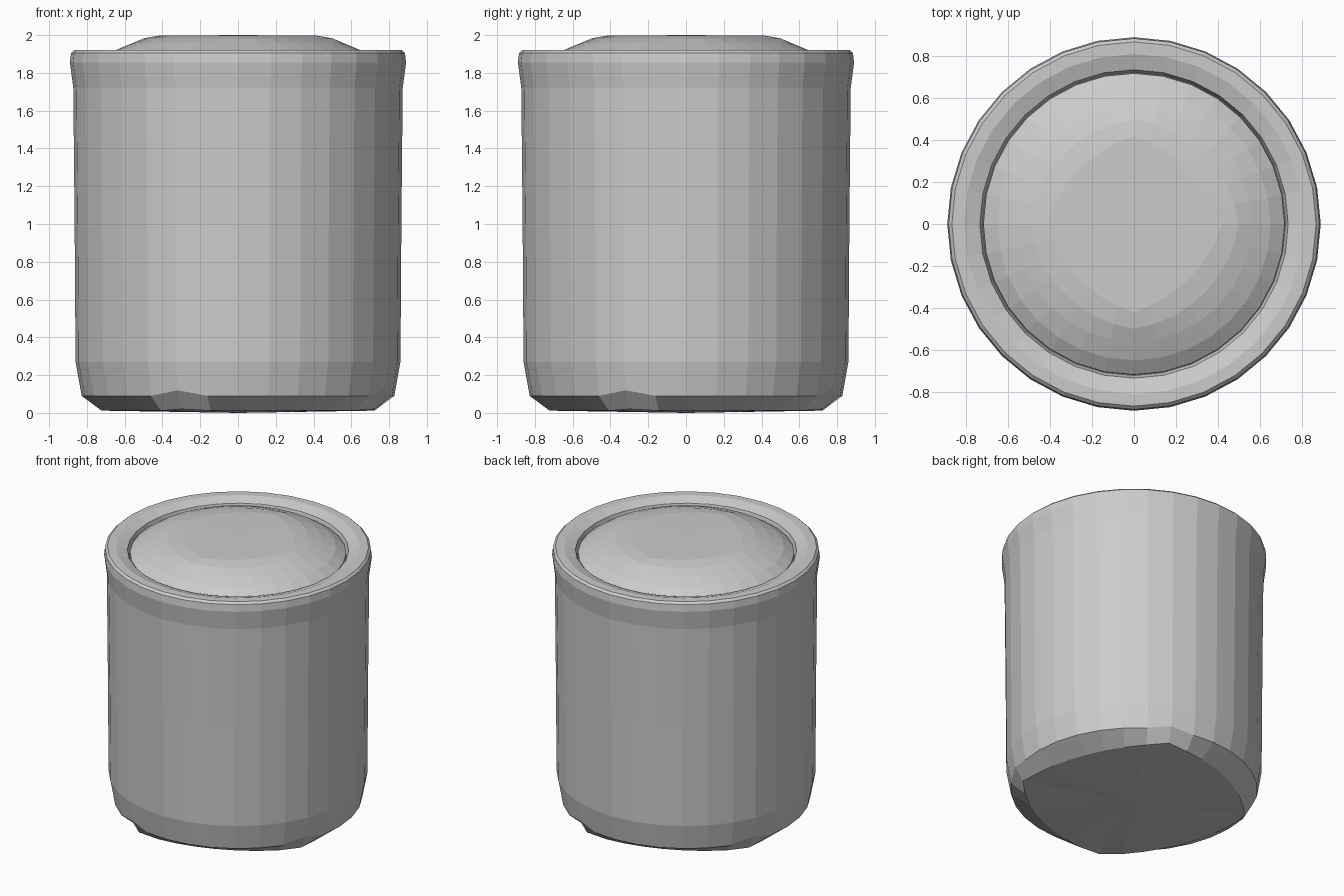
import bpy, bmesh, math

cube = bpy.data.objects.get("Cube")
if cube:
    bpy.data.objects.remove(cube)

SIDES = 32

grey = bpy.data.materials.new("plain grey")
grey.use_nodes = True
grey.diffuse_color = (0.6, 0.6, 0.6, 1)
grey.node_tree.nodes["Principled BSDF"].inputs["Base Color"].default_value = (0.6, 0.6, 0.6, 1)


def squareness(k, corner):
    """1 at each of four corner columns, easing to 0 midway between them."""
    d = min((k - corner) % 8, (corner - k) % 8) / 4
    return (1 - d) ** 2


def lathe(name, rings, corner, caps):
    """Each ring is radius, height, extra corner radius, extra corner height."""
    bm = bmesh.new()
    loops = []
    for r, z, dr, dz in rings:
        loop = []
        for k in range(SIDES):
            a = 2 * math.pi * k / SIDES
            rad = r + dr * squareness(k, corner)
            lift = dz if k % 8 == corner else 0
            loop.append(bm.verts.new((rad * math.cos(a), rad * math.sin(a), z + lift)))
        loops.append(loop)
    for low, high in zip(loops, loops[1:]):
        for k in range(SIDES):
            n = (k + 1) % SIDES
            bm.faces.new((low[k], low[n], high[n], high[k]))
    # Close an end with a shallow fan
    for index, z in caps:
        centre = bm.verts.new((0, 0, z))
        loop = loops[index]
        for k in range(SIDES):
            bm.faces.new((loop[k], loop[(k + 1) % SIDES], centre))
    bmesh.ops.recalc_face_normals(bm, faces=bm.faces)
    mesh = bpy.data.meshes.new(name)
    bm.to_mesh(mesh)
    bm.free()
    mesh.materials.append(grey)
    obj = bpy.data.objects.new(name, mesh)
    bpy.context.collection.objects.link(obj)
    return obj


# Body: four-cornered base, bevelled foot, tall wall, flared rim, recess floor
lathe("jar_body", [
    (0.68, 0.012, 0.10, 0.008),
    (0.825, 0.09, 0.01, 0.03),
    (0.86, 0.27, 0, 0),
    (0.865, 1.0, 0, 0),
    (0.872, 1.72, 0, 0),
    (0.89, 1.855, 0, 0),
    (0.884, 1.905, 0, 0),
    (0.868, 1.92, 0, 0),
    (0.81, 1.92, 0, 0),
    (0.735, 1.895, 0, 0),
    (0.722, 1.85, 0, 0),
], 6, [(0, 0.0), (-1, 1.85)])

# Lid: faceted dome with a nearly flat, slightly squared crown
lathe("domed_lid", [
    (0.72, 1.85, 0, 0),
    (0.718, 1.875, 0, 0),
    (0.65, 1.92, 0, 0),
    (0.56, 1.957, 0, 0),
    (0.47, 1.983, 0.03, 0),
    (0.37, 1.997, 0.05, 0),
], 0, [(-1, 2.0)])
